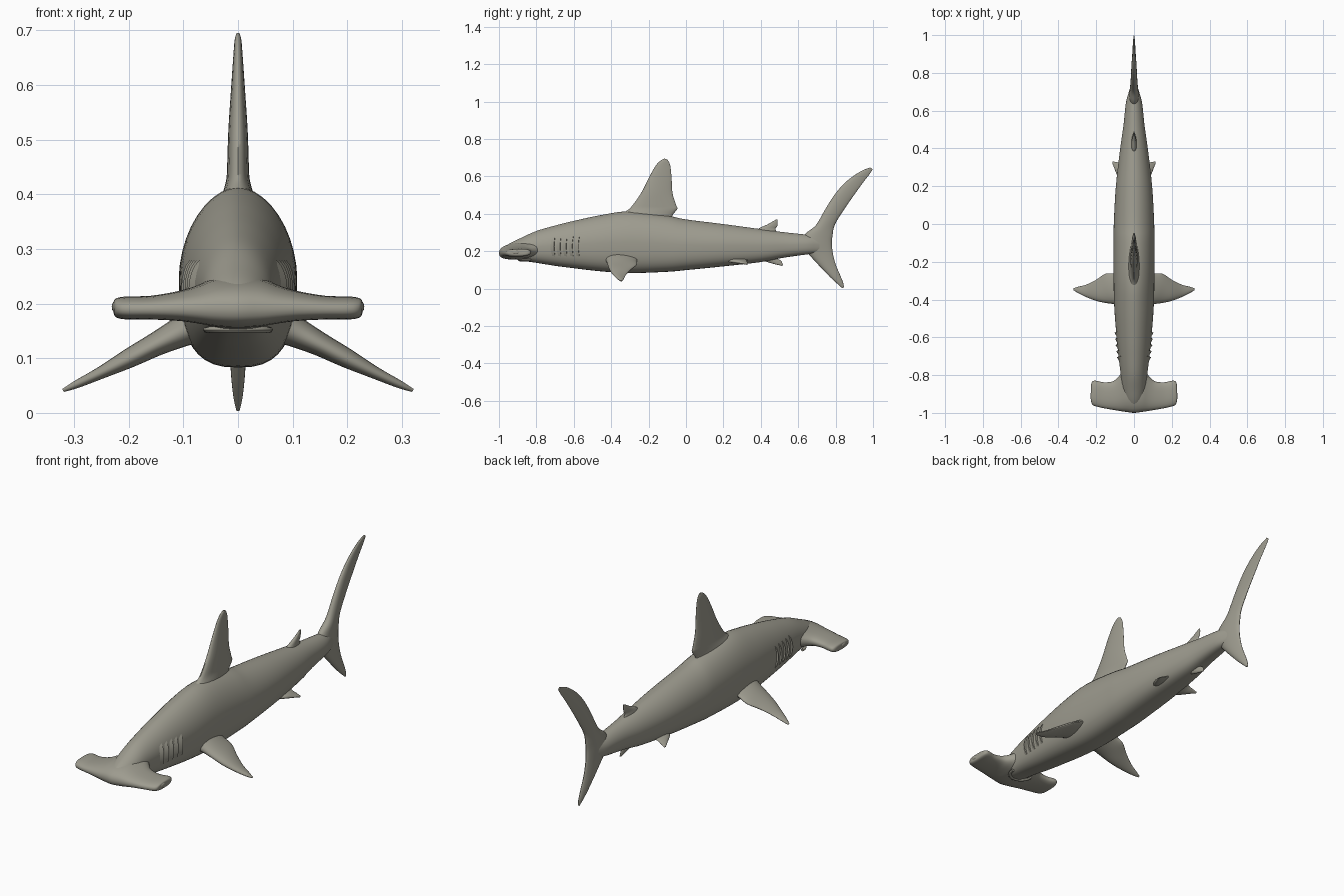
import bpy, bmesh, math
from mathutils import Vector

skin = bpy.data.materials.new("grey skin")
skin.diffuse_color = (0.34, 0.33, 0.275, 1)


def densify(rows, n):
    """Catmull-Rom interpolation between rows of numbers."""
    out = []
    for i in range(len(rows) - 1):
        quad = [rows[max(i - 1, 0)], rows[i], rows[i + 1], rows[min(i + 2, len(rows) - 1)]]
        for k in range(n):
            t = k / n
            out.append([0.5 * (2 * b + (c - a) * t + (2 * a - 5 * b + 4 * c - d) * t * t
                               + (3 * b - a - 3 * c + d) * t ** 3) for a, b, c, d in zip(*quad)])
    return out + [list(rows[-1])]


def loft(name, rings, mirror=False, angle=50):
    bm = bmesh.new()
    vr = [[bm.verts.new(p) for p in r] for r in rings]
    n = len(vr[0])
    for a, b in zip(vr, vr[1:]):
        for i in range(n):
            bm.faces.new((a[i], a[(i + 1) % n], b[(i + 1) % n], b[i]))
    bm.faces.new(vr[0])
    bm.faces.new(vr[-1])
    bmesh.ops.recalc_face_normals(bm, faces=bm.faces)
    me = bpy.data.meshes.new(name)
    bm.to_mesh(me)
    bm.free()
    me.materials.append(skin)
    ob = bpy.data.objects.new(name, me)
    bpy.context.collection.objects.link(ob)
    if mirror:
        ob.modifiers.new("Mirror", 'MIRROR')
    bpy.ops.object.select_all(action='DESELECT')
    bpy.context.view_layer.objects.active = ob
    ob.select_set(True)
    bpy.ops.object.shade_smooth_by_angle(angle=math.radians(angle))
    return ob


def fin(name, rows, normal, mirror=False):
    """Rows: leading xyz, trailing xyz, half thickness; rounded leading edge."""
    rings = []
    nv = Vector(normal).normalized()
    for r in densify(rows, 5):
        lead, trail, h = Vector(r[:3]), Vector(r[3:6]), r[6]
        ring = []
        for k in range(24):
            t = 2 * math.pi * k / 24
            ring.append(lead.lerp(trail, (1 - math.cos(t)) / 2)
                        + nv * h * math.sin(t) * (1 + 0.3 * math.cos(t)))
        rings.append(ring)
    return loft(name, rings, mirror)


def upright(rows):
    """Rows y_lead, z_lead, y_trail, z_trail, half -> centre-plane fin rows."""
    return [(0, a, b, 0, c, d, h) for a, b, c, d, h in rows]


def spow(v, e):
    return math.copysign(abs(v) ** e, v)


# Body: y, half width, bottom, top
BODY = densify([(-0.985, 0.012, 0.185, 0.213), (-0.94, 0.045, 0.166, 0.243),
                (-0.88, 0.062, 0.15, 0.272), (-0.80, 0.070, 0.138, 0.308),
                (-0.70, 0.082, 0.122, 0.337), (-0.60, 0.092, 0.109, 0.362),
                (-0.45, 0.104, 0.092, 0.394), (-0.30, 0.108, 0.083, 0.413),
                (-0.10, 0.108, 0.090, 0.390), (0.0, 0.107, 0.099, 0.370),
                (0.20, 0.096, 0.119, 0.345), (0.40, 0.073, 0.142, 0.318),
                (0.52, 0.056, 0.165, 0.302), (0.64, 0.043, 0.182, 0.289),
                (0.70, 0.027, 0.19, 0.28), (0.75, 0.010, 0.20, 0.27)], 4)


def body_ring(y, w, lo, hi):
    mid = (lo + hi) / 2
    ring = []
    for k in range(40):
        t = 2 * math.pi * k / 40
        e = 2 / 1.85 if math.sin(t) > 0 else 2 / 2.7
        ring.append((w * spow(math.cos(t), e), y, mid + (hi - lo) / 2 * spow(math.sin(t), e)))
    return ring


def body_x(y, z):
    """Half width of the body surface at (y, z)."""
    for a, b in zip(BODY, BODY[1:]):
        if a[0] <= y <= b[0]:
            f = (y - a[0]) / (b[0] - a[0])
            w, lo, hi = [a[i] + (b[i] - a[i]) * f for i in (1, 2, 3)]
            s = (z - (lo + hi) / 2) / ((hi - lo) / 2)
            e = 1.85 if s > 0 else 2.7
            return w * (1 - abs(s) ** e) ** (1 / e)


loft("body", [body_ring(*r) for r in BODY])

# Hammer head, lofted sideways: x, front y, back y, bottom, top
half = [(0.0, -1.0, -0.74, 0.158, 0.25), (0.04, -0.995, -0.755, 0.16, 0.246),
        (0.075, -0.99, -0.80, 0.165, 0.232), (0.11, -0.984, -0.832, 0.169, 0.222),
        (0.16, -0.975, -0.838, 0.171, 0.214), (0.20, -0.966, -0.83, 0.171, 0.213),
        (0.218, -0.958, -0.832, 0.173, 0.211), (0.226, -0.945, -0.845, 0.178, 0.207),
        (0.228, -0.92, -0.87, 0.187, 0.198)]
full = [(-r[0],) + r[1:] for r in reversed(half[1:])] + half
rings = []
for x, y0, y1, lo, hi in densify(full, 4):
    ring = []
    for k in range(28):
        t = 2 * math.pi * k / 28
        c = math.cos(t)
        rise = 0.22 * c * (hi - lo - 0.03)        # front edge droops at the centre
        ring.append((x, (y0 + y1) / 2 + (y1 - y0) / 2 * spow(c, 0.8),
                     (lo + hi) / 2 + rise + (hi - lo) / 2 * spow(math.sin(t), 0.8)))
    rings.append(ring)
loft("hammer_head", rings)

# Eyes on the hammer tips
rings = []
for k in range(1, 8):
    a = math.pi * k / 8
    rings.append([(0.224 + 0.007 * math.sin(a) * math.cos(b), -0.91 - 0.022 * math.cos(a),
                   0.194 + 0.011 * math.sin(a) * math.sin(b))
                  for b in [2 * math.pi * j / 12 for j in range(12)]])
loft("eye", rings, True)

# Lower lip under the head
rings = []
for k in range(13):
    a = math.pi * k / 12
    c = Vector((0.056 * math.cos(a), -0.83 - 0.06 * math.sin(a), 0.152))
    d = Vector((math.cos(a), -math.sin(a), 0))
    rings.append([c + d * 0.008 * math.cos(b) + Vector((0, 0, 0.006 * math.sin(b)))
                  for b in [2 * math.pi * j / 8 for j in range(8)]])
loft("lower_lip", rings)

# Gill flaps: thin wedges that follow the flank
for i in range(5):
    y = -0.70 + 0.0325 * i
    rings = []
    for k in range(11):
        s = k / 10
        z = 0.172 + 0.108 * s
        lift = 0.009 * math.sin(math.pi * s) ** 0.5
        yy = y - 0.006 * math.sin(math.pi * s)
        rings.append([(body_x(yy - 0.024, z) - 0.003, yy - 0.024, z),
                      (body_x(yy, z) + lift, yy, z),
                      (body_x(yy, z) - 0.008, yy + 0.003, z)])
    loft("gill_flap_%d" % (i + 1), rings, True, 30)

# Centre-line fins
fin("dorsal_fin", upright([
    (-0.37, 0.34, -0.06, 0.34, 0.045), (-0.345, 0.395, -0.075, 0.385, 0.03),
    (-0.305, 0.425, -0.047, 0.425, 0.021), (-0.275, 0.46, -0.052, 0.445, 0.019),
    (-0.235, 0.52, -0.072, 0.51, 0.017), (-0.195, 0.60, -0.077, 0.59, 0.012),
    (-0.16, 0.66, -0.083, 0.65, 0.008), (-0.135, 0.685, -0.09, 0.675, 0.006),
    (-0.115, 0.695, -0.10, 0.69, 0.003)]), (1, 0, 0))
fin("second_dorsal_fin", upright([
    (0.35, 0.29, 0.50, 0.285, 0.02), (0.39, 0.322, 0.478, 0.318, 0.012),
    (0.435, 0.343, 0.487, 0.333, 0.008), (0.465, 0.36, 0.49, 0.35, 0.005),
    (0.484, 0.371, 0.49, 0.368, 0.002)]), (1, 0, 0))
fin("anal_fin", upright([
    (0.37, 0.18, 0.49, 0.19, 0.018), (0.415, 0.15, 0.49, 0.162, 0.011),
    (0.455, 0.136, 0.508, 0.15, 0.007), (0.49, 0.127, 0.515, 0.136, 0.005),
    (0.512, 0.122, 0.518, 0.125, 0.002)]), (1, 0, 0))
fin("tail_fin", upright([
    (0.835, 0.003, 0.845, 0.008, 0.003), (0.81, 0.025, 0.839, 0.035, 0.008),
    (0.77, 0.062, 0.823, 0.075, 0.012), (0.705, 0.13, 0.80, 0.13, 0.016),
    (0.655, 0.185, 0.785, 0.19, 0.02), (0.61, 0.24, 0.78, 0.24, 0.025),
    (0.64, 0.294, 0.783, 0.28, 0.023), (0.695, 0.34, 0.795, 0.34, 0.019),
    (0.745, 0.425, 0.84, 0.415, 0.016), (0.80, 0.51, 0.895, 0.495, 0.013),
    (0.86, 0.575, 0.945, 0.565, 0.009), (0.93, 0.625, 0.98, 0.61, 0.006),
    (0.985, 0.648, 0.998, 0.638, 0.003)]), (1, 0, 0))

# Paired fins
fin("pectoral_fin", [
    (0.06, -0.44, 0.165, 0.06, -0.25, 0.17, 0.034),
    (0.105, -0.425, 0.146, 0.105, -0.262, 0.15, 0.027),
    (0.15, -0.418, 0.124, 0.15, -0.263, 0.128, 0.021),
    (0.20, -0.407, 0.098, 0.20, -0.295, 0.102, 0.017),
    (0.25, -0.388, 0.073, 0.25, -0.32, 0.075, 0.011),
    (0.295, -0.366, 0.052, 0.295, -0.332, 0.053, 0.007),
    (0.32, -0.35, 0.041, 0.32, -0.34, 0.041, 0.003)], (0.5, 0, 0.87), True)
fin("pelvic_fin", [
    (0.05, 0.20, 0.15, 0.045, 0.34, 0.16, 0.014),
    (0.083, 0.245, 0.144, 0.07, 0.325, 0.15, 0.01),
    (0.10, 0.285, 0.137, 0.092, 0.328, 0.14, 0.006),
    (0.115, 0.322, 0.129, 0.112, 0.331, 0.13, 0.002)], (0.45, 0, 0.9), True)
